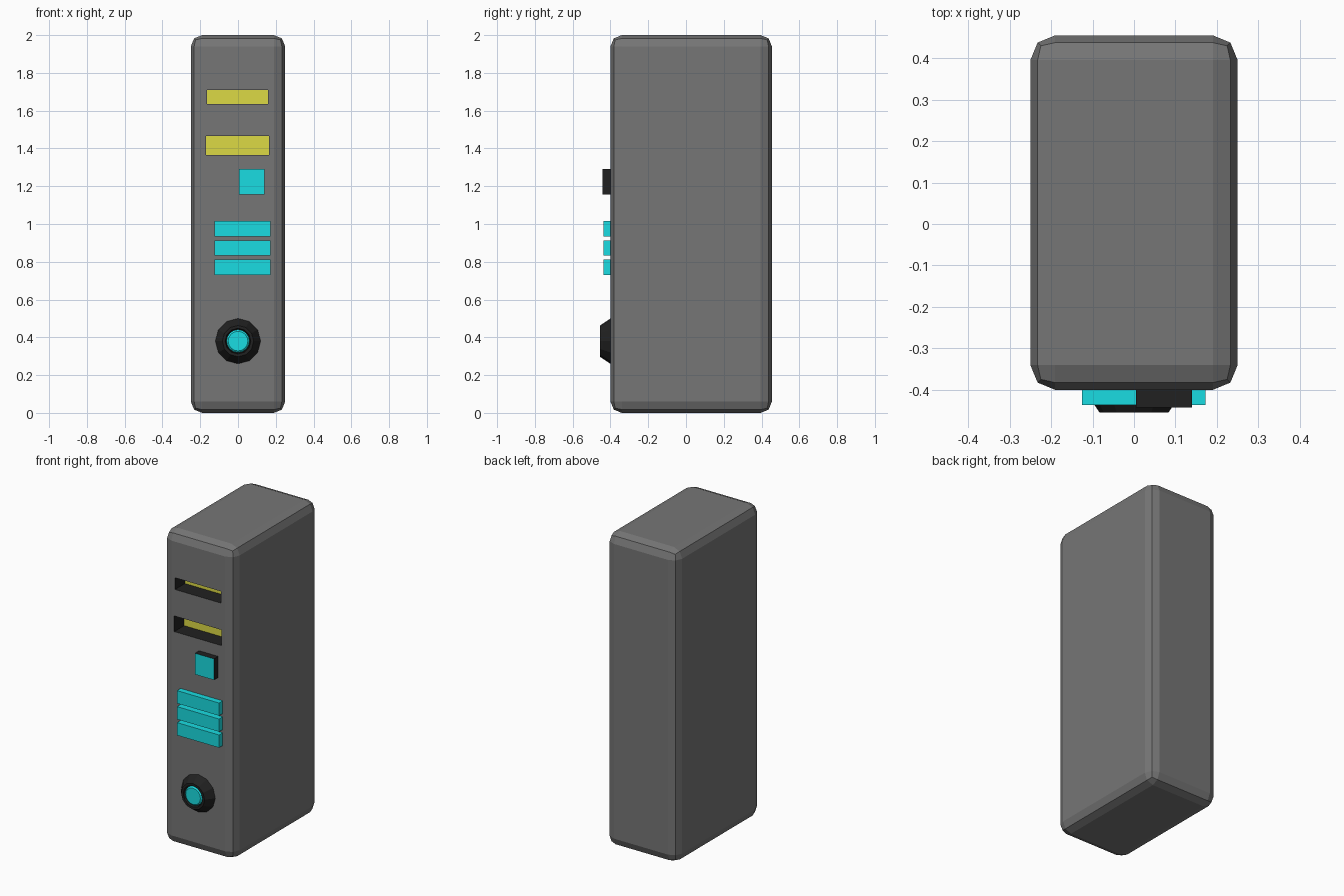
import bpy, bmesh, math

if "Cube" in bpy.data.objects:
    bpy.data.objects.remove(bpy.data.objects["Cube"])


def material(name, rgb):
    m = bpy.data.materials.new(name)
    m.diffuse_color = (*rgb, 1)
    m.use_nodes = True
    m.node_tree.nodes["Principled BSDF"].inputs["Base Color"].default_value = m.diffuse_color
    return m


GREY = material("casing_grey", (0.18, 0.18, 0.18))
DARK = material("dark_trim", (0.015, 0.015, 0.015))
CYAN = material("cyan_light", (0.01, 0.72, 0.76))
YELLOW = material("yellow_light", (0.72, 0.70, 0.06))


def make_object(name, bm, mats):
    bmesh.ops.recalc_face_normals(bm, faces=bm.faces)
    me = bpy.data.meshes.new(name)
    bm.to_mesh(me)
    bm.free()
    for m in mats:
        me.materials.append(m)
    ob = bpy.data.objects.new(name, me)
    bpy.context.collection.objects.link(ob)
    return ob


def box(name, x, y, z, mats, accent=0):
    """Box from (min, max) ranges; accent -1/1 gives the front/back face the second material."""
    bm = bmesh.new()
    bmesh.ops.create_cube(bm, size=1)
    for v in bm.verts:
        v.co = [(r[0] + r[1]) / 2 + c * (r[1] - r[0]) for r, c in zip((x, y, z), v.co)]
    bm.normal_update()
    for f in bm.faces:
        if accent and f.normal.y * accent > 0.9:
            f.material_index = 1
    return make_object(name, bm, mats)


def lathe(name, profile, z, mat, sides):
    """Turn (radius, y) points around a front-facing axis and cap the last ring."""
    bm = bmesh.new()
    rings = []
    for r, y in profile:
        rings.append([bm.verts.new((r * math.cos(2 * math.pi * i / sides), y,
                                    z + r * math.sin(2 * math.pi * i / sides)))
                      for i in range(sides)])
    for a, b in zip(rings, rings[1:]):
        for i in range(sides):
            j = (i + 1) % sides
            bm.faces.new((a[i], a[j], b[j], b[i]))
    bm.faces.new(rings[0])
    bm.faces.new(rings[-1])
    return make_object(name, bm, [mat])


# Casing with two-step bevelled edges
casing = box("casing", (-0.25, 0.25), (-0.4, 0.455), (0, 2), [GREY])
bevel = casing.modifiers.new("edge_bevel", 'BEVEL')
bevel.width = 0.06
bevel.segments = 2

# Recessed slots: dark walls, yellow back
slots = [((-0.165, 0.16), (1.635, 1.71)), ((-0.17, 0.165), (1.365, 1.465))]
cutters = []
for i, (x, z) in enumerate(slots):
    cutter = box(f"slot_cutter_{i + 1}", x, (-0.5, -0.3), z, [DARK, YELLOW], 1)
    cutter.hide_render = True
    cut = casing.modifiers.new("slot_cut", 'BOOLEAN')
    cut.object = cutter
    cut.operation = 'DIFFERENCE'
    cut.solver = 'EXACT'
    cut.material_mode = 'TRANSFER'
    cutters.append(cutter)
bpy.context.view_layer.objects.active = casing
for name in [m.name for m in casing.modifiers]:
    bpy.ops.object.modifier_apply(modifier=name)
for cutter in cutters:
    bpy.data.objects.remove(cutter)

# Square button with dark sides
box("square_button", (0.005, 0.14), (-0.442, -0.39), (1.155, 1.29), [DARK, CYAN], -1)

# Stack of indicator bars
for i in range(3):
    z = 0.73 + i * 0.102
    box(f"indicator_bar_{i + 1}", (-0.125, 0.172), (-0.437, -0.39), (z, z + 0.081), [CYAN])

# Power button: dark dished collar and cyan cap
lathe("power_collar", [(0.12, -0.395), (0.12, -0.4), (0.093, -0.44), (0.083, -0.455),
                       (0.068, -0.455), (0.064, -0.43)], 0.38, DARK, 12)
lathe("power_cap", [(0.061, -0.425), (0.061, -0.445), (0.052, -0.453)], 0.38, CYAN, 16)
